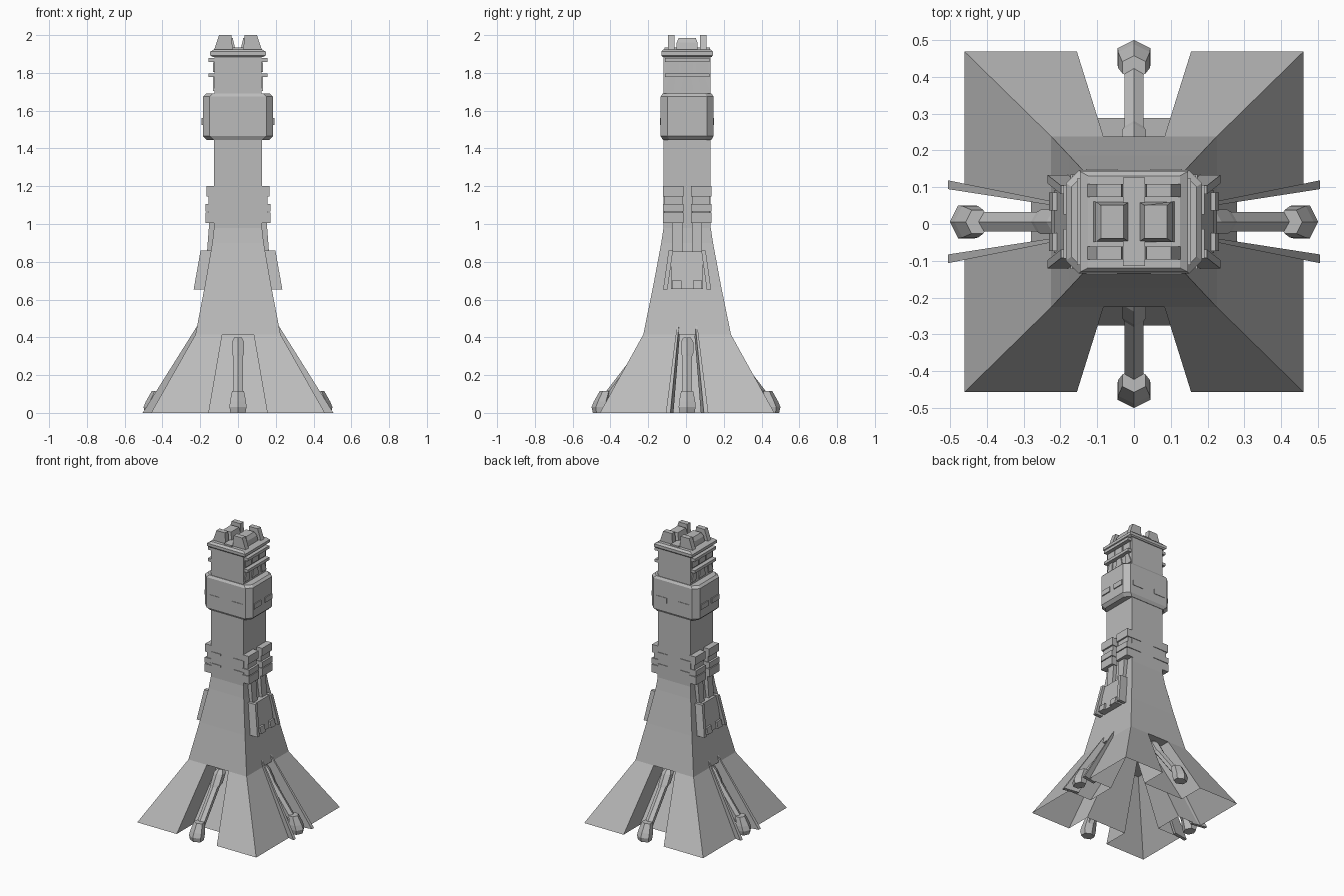
import bpy, bmesh, math

cube = bpy.data.objects.get("Cube")
if cube:
    bpy.data.objects.remove(cube, do_unlink=True)

grey = bpy.data.materials.new("stone_grey")
grey.use_nodes = True
COLOUR = (0.5, 0.5, 0.5, 1)
grey.diffuse_color = COLOUR
grey.node_tree.nodes["Principled BSDF"].inputs["Base Color"].default_value = COLOUR

SHIFT = 0.006  # the tower sits slightly toward the back
SIDES = (1, -1)
CORNERS = [(sx, sy) for sx in SIDES for sy in SIDES]


def loft(name, rings, shift=SHIFT, caps=True):
    """Solid (or open sleeve) through a list of matching point rings."""
    bm = bmesh.new()
    loops = [[bm.verts.new(p) for p in ring] for ring in rings]
    n = len(loops[0])
    for a, b in zip(loops, loops[1:]):
        for i in range(n):
            j = (i + 1) % n
            bm.faces.new((a[i], a[j], b[j], b[i]))
    if caps:
        bm.faces.new(loops[0][::-1])
        bm.faces.new(loops[-1])
        bmesh.ops.recalc_face_normals(bm, faces=bm.faces)
    mesh = bpy.data.meshes.new(name)
    bm.to_mesh(mesh)
    bm.free()
    mesh.materials.append(grey)
    obj = bpy.data.objects.new(name, mesh)
    obj.location.y = shift
    bpy.context.collection.objects.link(obj)
    return obj


def rect(x0, x1, y0, y1, z):
    return [(x0, y0, z), (x1, y0, z), (x1, y1, z), (x0, y1, z)]


def box(name, x0, x1, y0, y1, z0, z1):
    x0, x1 = sorted((x0, x1))
    y0, y1 = sorted((y0, y1))
    return loft(name, [rect(x0, x1, y0, y1, z0), rect(x0, x1, y0, y1, z1)])


def octagon(x, y, c, z):
    return [(x - c, -y, z), (x, c - y, z), (x, y - c, z), (x - c, y, z),
            (c - x, y, z), (-x, y - c, z), (-x, c - y, z), (c - x, -y, z)]


def side_plate(name, s, outline, y0, y1):
    """Plate from an x-z outline, mirrored by s, spanning y0 to y1."""
    return loft(name, [[(s * x, y, z) for x, z in outline] for y in (y0, y1)])


def side_face(name, s, outline, x0, x1):
    """Plate from a y-z outline, on the side given by s."""
    return loft(name, [[(s * x, y, z) for y, z in outline] for x in (x0, x1)])


def skirt_ring(half_x, half_y, front_gap, side_gap, depth, z):
    """Square plan with a recess in the middle of each side, anticlockwise."""
    ix, iy = half_x - depth, half_y - depth
    corner = [(ix, side_gap), (half_x, side_gap), (half_x, half_y),
              (front_gap, half_y), (front_gap, iy)]
    ring = []
    for sx, sy in ((1, 1), (-1, 1), (-1, -1), (1, -1)):
        ring += [(sx * x, sy * y, z) for x, y in corner[::sx * sy]]
    return ring


# Flared tower shaft
levels = [(0.225, 0.232, 0.415), (0.176, 0.18, 0.67), (0.136, 0.137, 0.9),
          (0.127, 0.125, 0.98), (0.125, 0.125, 1.9)]
loft("tower_shaft", [rect(-x, x, -y, y, z) for x, y, z in levels])

# Hollow skirt with four recessed openings
loft("skirt", [skirt_ring(0.46, 0.462, 0.155, 0.1, 0.18, 0),
               skirt_ring(0.225, 0.232, 0.083, 0.05, 0.16, 0.415)], caps=False)

# Thin fins beside the side openings
fin = [(0.505, 0.0), (0.21, 0.47), (0.19, 0.4), (0.4, 0.0)]
for sx, sy in CORNERS:
    loft("side_fin", [[(sx * x, sy * (0.043 + 0.155 * (x - 0.21) + t * (0.4 + 2 * (x - 0.19))), z)
                       for x, z in fin] for t in (0, 0.023)])


# Hexagonal support struts with feet
def strut_ring(r, d0, z, angle, wide=1.0):
    c, s = math.cos(angle), math.sin(angle)
    pts = []
    for i in range(6):
        a = math.pi / 3 * i
        d, w = d0 + r * math.cos(a), r * wide * math.sin(a)
        pts.append((d * c - w * s, d * s + w * c, z))
    return pts


for k in range(4):
    a = k * math.pi / 2
    sh = SHIFT if k % 2 == 0 else 0
    loft("support_strut", [strut_ring(0.03, 0.45, 0.04, a), strut_ring(0.03, 0.25, 0.3, a),
                           strut_ring(0.038, 0.235, 0.315, a), strut_ring(0.038, 0.2, 0.375, a),
                           strut_ring(0.022, 0.19, 0.4, a)], sh)
    loft("strut_foot", [strut_ring(0.038, 0.455, 0, a, 1.2),
                        strut_ring(0.045, 0.455, 0.03, a, 1.15),
                        strut_ring(0.043, 0.445, 0.06, a, 1.15),
                        strut_ring(0.032, 0.425, 0.115, a, 1.15)], sh)

# Large collar with chamfered corners and slit frames
loft("collar", [octagon(0.165, 0.128, 0.035, 1.445), octagon(0.185, 0.14, 0.035, 1.465),
                octagon(0.185, 0.14, 0.035, 1.675), octagon(0.17, 0.13, 0.035, 1.69)])
for s in SIDES:
    for m in SIDES:
        box("slit_frame", m * 0.045, m * 0.13, s * 0.13, s * 0.143, 1.525, 1.56)
        box("side_slit_frame", s * 0.17, s * 0.192, m * 0.02, m * 0.1, 1.525, 1.56)

# Side ledges, panels and buttresses under the deck
for s in SIDES:
    for z in (1.787, 1.868):
        box("side_ledge", s * 0.12, s * 0.155, -0.118, 0.118, z - 0.01, z + 0.01)
    for y in (-0.077, 0, 0.077):
        box("ledge_block", s * 0.12, s * 0.132, y - 0.034, y + 0.034, 1.805, 1.855)
        w = 0.035 if y == 0 else 0.026
        lean = y * 0.25
        side_face("buttress", s, [(y + lean - w, 1.705), (y + lean + w, 1.705),
                                  (y + w * 0.6, 1.777), (y - w * 0.6, 1.777)], 0.12, 0.132)

# Deck slab
loft("deck", [rect(-x, x, -y, y, z) for x, y, z in
              ((0.135, 0.13, 1.885), (0.147, 0.137, 1.893),
               (0.147, 0.137, 1.912), (0.125, 0.125, 1.925))])
box("deck_channel", -0.03, 0.03, -0.12, 0.12, 1.92, 1.935)

# Battlements: four corner blocks and a split centre block
outline = [(0.028, 1.915), (0.13, 1.915), (0.122, 1.935), (0.1, 2.0), (0.034, 2.0)]
centre = [(0.012, 1.915), (0.112, 1.915), (0.104, 1.96), (0.09, 1.985), (0.028, 1.985)]
for sx in SIDES:
    for sy in SIDES:
        side_plate("corner_battlement", sx, outline, sy * 0.067, sy * 0.102)
    loft("centre_battlement", [[(sx * x, y * (0.82 if z > 1.97 else 1), z) for x, z in centre]
                               for y in (-0.055, 0.055)])

# Bracket columns, pipes and sloping side panels
rail = [(0.14, 0.86), (0.198, 0.86), (0.235, 0.652), (0.17, 0.652)]
for sx, sy in CORNERS:
    for z0, z1, x in ((1.005, 1.06, 0.172), (1.066, 1.105, 0.172), (1.145, 1.2, 0.168)):
        box("bracket_block", sx * 0.12, sx * x, sy * 0.02, sy * 0.128, z0, z1)
    box("bracket_core", sx * 0.12, sx * 0.157, sy * 0.025, sy * 0.122, 1.005, 1.19)
    side_plate("down_pipe", sx, [(0.12, 1.01), (0.152, 1.01), (0.165, 0.84), (0.14, 0.84)],
               sy * 0.025, sy * 0.08)
    # rails splay outward toward the bottom
    loft("panel_rail", [[(sx * x, sy * (y + (0.86 - z) * 0.14), z) for x, z in rail]
                        for y in (0.075, 0.098)])
    side_plate("panel_foot", sx, [(0.18, 0.7), (0.222, 0.7), (0.231, 0.655), (0.18, 0.655)],
               sy * 0.03, sy * 0.08)
    # small strips on the front and back faces
    for z in (1.065, 1.145):
        box("face_strip", sx * 0.05, sx * 0.13, sy * 0.12, sy * 0.129, z, z + 0.012)
for s in SIDES:
    side_plate("side_panel", s, [(0.14, 0.855), (0.182, 0.855), (0.217, 0.655), (0.17, 0.655)],
               -0.085, 0.085)
